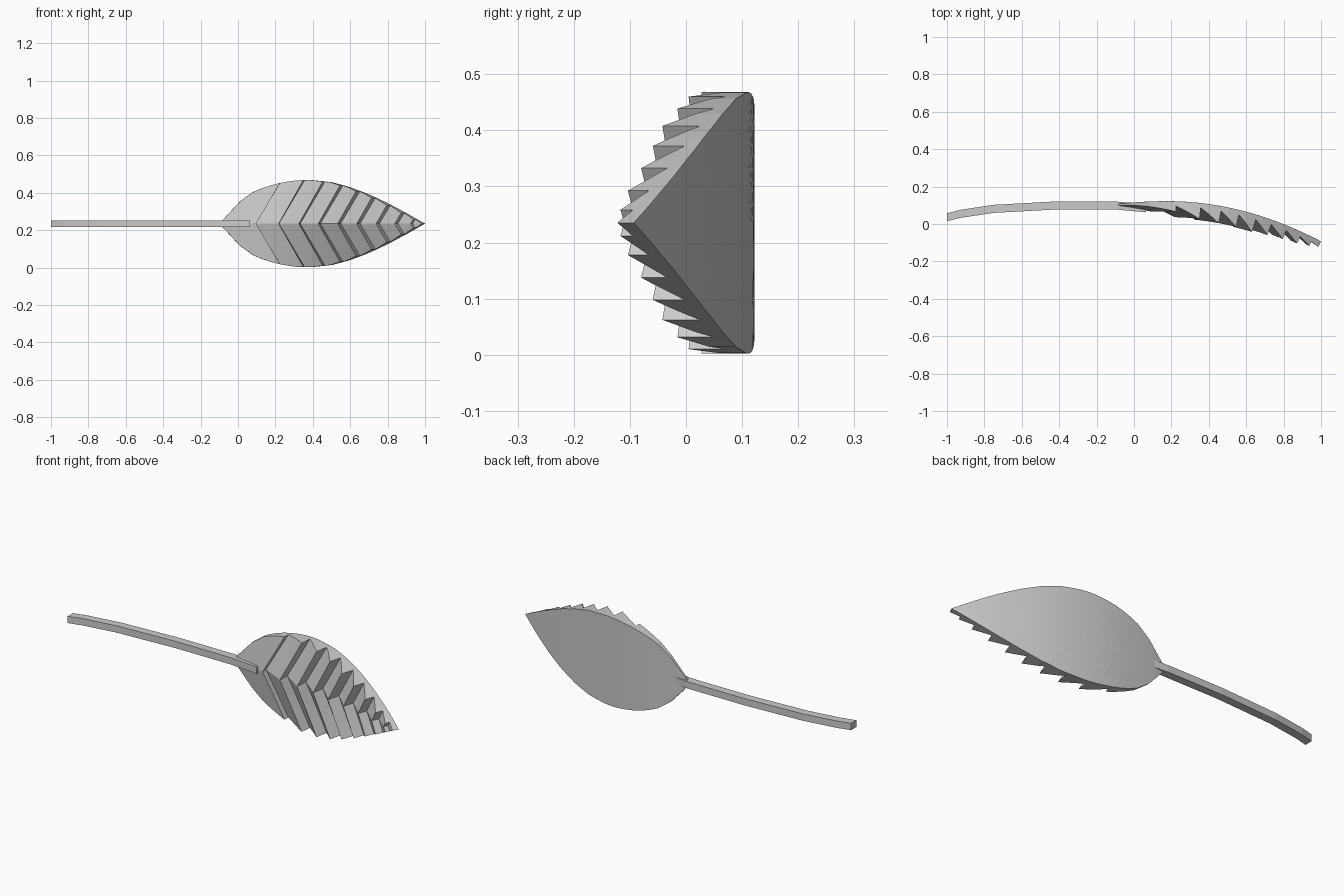
import bpy, bmesh

if "Cube" in bpy.data.objects:
    bpy.data.objects.remove(bpy.data.objects["Cube"])

MID_Z = 0.235      # height of the midrib
SLANT = 0.6        # forward lean of the chevrons
OUTLINE = [(-.1, 0), (-.05, .058), (0, .11), (.05, .152), (.1, .18), (.2, .213), (.3, .23),
           (.38, .234), (.5, .222), (.6, .195), (.7, .157), (.8, .11), (.9, .057), (1, 0)]
# chevron position along the leaf, thickness of the raised edge there
TEETH = [(.095, .055), (.22, .085), (.335, .092), (.445, .092), (.555, .095),
         (.66, .085), (.765, .075), (.865, .066), (.945, .05), (1.0, .033)]
THIN = 0.025


def half_width(x):
    for (x0, w0), (x1, w1) in zip(OUTLINE, OUTLINE[1:]):
        if x0 <= x <= x1:
            return w0 + (w1 - w0) * (x - x0) / (x1 - x0)
    return 0.0


def back_point(x):
    """Depth of the curved back and the unit direction towards the front."""
    d = x - .18
    k = .32 if d > 0 else .2
    slope = -2 * k * d
    n = (1 + slope * slope) ** .5
    return .122 - k * d * d, slope / n, -1 / n


def chevron_reach(u):
    """Half height at which the chevron starting at u meets the outline."""
    lo, hi = 0.0, .3
    for _ in range(30):
        z = (lo + hi) / 2
        if z < half_width(u + SLANT * z):
            lo = z
        else:
            hi = z
    return lo


def loft(name, rings):
    bm = bmesh.new()
    rows = [[bm.verts.new(p) for p in ring] for ring in rings]
    n = len(rows[0])
    for a, b in zip(rows, rows[1:]):
        for i in range(n):
            j = (i + 1) % n
            bm.faces.new((a[i], a[j], b[j], b[i]))
    bm.faces.new(rows[0])
    bm.faces.new(rows[-1])
    bmesh.ops.remove_doubles(bm, verts=bm.verts, dist=.0002)
    bmesh.ops.recalc_face_normals(bm, faces=bm.faces)
    mesh = bpy.data.meshes.new(name)
    bm.to_mesh(mesh)
    bm.free()
    obj = bpy.data.objects.new(name, mesh)
    bpy.context.collection.objects.link(obj)
    return obj


def leaf_ring(u, thick):
    reach = chevron_reach(u)
    front, back = [], []
    for i in range(-4, 5):
        z = reach * i / 4
        x = u + SLANT * abs(z)
        y, nx, ny = back_point(x)
        back.append((x, y, MID_Z + z))
        front.append((x + nx * thick, y + ny * thick, MID_Z + z))
    return back + front[::-1]


# leaf blade: overlapping chevron bands, each thickening towards the tip
rings, start, t0 = [], -.1, .008
for end, t1 in TEETH:
    steps = 5 if start < 0 else 3
    for s in range(steps + 1):
        f = s / steps
        rings.append(leaf_ring(start + (end - start) * f, t0 + (t1 - t0) * f))
    start, t0 = end, THIN
loft("leaf_blade", rings)

# stem: square bar following a gentle bend
PATH = [(-1, .036), (-.93, .054), (-.75, .081), (-.42, .099), (-.1, .099), (.065, .084)]
HY, HZ = .0215, .018
loft("stem", [[(x, y + a * HY, MID_Z + b * HZ)
               for a, b in ((-1, -1), (1, -1), (1, 1), (-1, 1))] for x, y in PATH])
